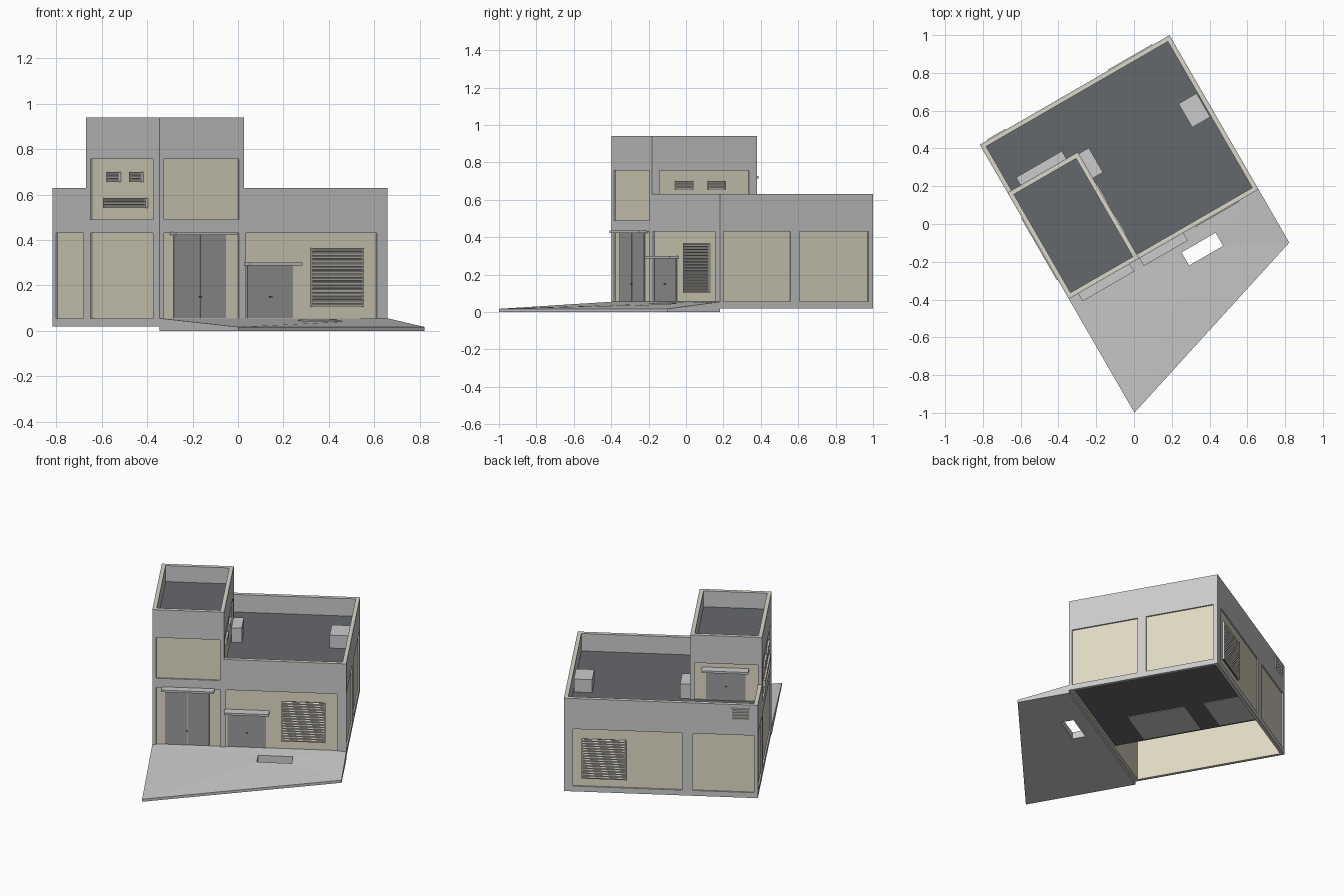
import bpy, bmesh, math
from mathutils import Vector, Matrix

if "Cube" in bpy.data.objects:
    bpy.data.objects.remove(bpy.data.objects["Cube"])

# Plan frame: u runs along the facade, v into the building, turned 30 degrees
PLAN = Matrix.Translation((-0.345, -0.397, 0)) @ Matrix.Rotation(math.radians(30), 4, 'Z')
L, D, TW, TD = 1.16, 0.943, 0.43, 0.65      # building and tower plan sizes
H, TH, BASE = 0.63, 0.94, 0.02              # parapet heights and wall base
ROOF, TROOF = 0.515, 0.835
T, CORE = 0.009, 0.011                      # grey skin and tan core thickness


def mat(name, c):
    m = bpy.data.materials.new(name)
    m.diffuse_color = (*c, 1)
    m.use_nodes = True
    m.node_tree.nodes["Principled BSDF"].inputs["Base Color"].default_value = m.diffuse_color
    return m


TAN = mat("tan_panel", (0.74, 0.70, 0.55))
DARK = mat("dark_roof", (0.13, 0.14, 0.15))
SLAT = mat("pale_slat", (0.78, 0.75, 0.68))
DOOR = mat("door_grey", (0.33, 0.33, 0.33))


def finish(bm, name, m=None, frame=None):
    bmesh.ops.transform(bm, matrix=PLAN @ (frame or Matrix()), verts=bm.verts)
    bmesh.ops.recalc_face_normals(bm, faces=bm.faces)
    me = bpy.data.meshes.new(name)
    bm.to_mesh(me)
    bm.free()
    ob = bpy.data.objects.new(name, me)
    bpy.context.collection.objects.link(ob)
    if m:
        me.materials.append(m)
    return ob


def add_box(bm, a, b, tilt=0):
    c = [(p + q) / 2 for p, q in zip(a, b)]
    s = [abs(q - p) for p, q in zip(a, b)]
    bmesh.ops.create_cube(bm, size=1, matrix=Matrix.Translation(c)
                          @ Matrix.Rotation(tilt, 4, 'X') @ Matrix.Diagonal((*s, 1)))


def box(name, a, b, m=None, frame=None):
    bm = bmesh.new()
    add_box(bm, a, b)
    return finish(bm, name, m, frame)


def plane_frame(o, s, d):
    """Wall frame: x along the wall, y outward, z up."""
    return Matrix(((s[0], d[0], 0, o[0]), (s[1], d[1], 0, o[1]), (0, 0, 1, 0), (0, 0, 0, 1)))


FRONT = plane_frame((0, 0), (1, 0), (0, -1))
LEFT = plane_frame((0, 0), (0, 1), (-1, 0))
RIGHT = plane_frame((L, 0), (0, 1), (1, 0))
BACK = plane_frame((0, D), (1, 0), (0, 1))
TRIGHT = plane_frame((TW, 0), (0, 1), (1, 0))
TBACK = plane_frame((0, TD), (1, 0), (0, 1))


def sheet(name, frame, ext, holes, d0, d1, m=None):
    """Flat slab with rectangular openings, each (s0, s1, z0, z1)."""
    s0, s1, z0, z1 = ext
    xs = sorted({s0, s1} | {x for h in holes for x in h[:2] if s0 < x < s1})
    zs = sorted({z0, z1} | {z for h in holes for z in h[2:] if z0 < z < z1})
    bm = bmesh.new()
    for xa, xb in zip(xs, xs[1:]):
        for za, zb in zip(zs, zs[1:]):
            cx, cz = (xa + xb) / 2, (za + zb) / 2
            if not any(h[0] < cx < h[1] and h[2] < cz < h[3] for h in holes):
                bm.faces.new([bm.verts.new((x, d0, z)) for x, z in
                              ((xa, za), (xb, za), (xb, zb), (xa, zb))])
    bmesh.ops.remove_doubles(bm, verts=bm.verts, dist=1e-5)
    r = bmesh.ops.extrude_face_region(bm, geom=bm.faces[:], use_keep_orig=True)
    bmesh.ops.translate(bm, vec=(0, d1 - d0, 0),
                        verts=[g for g in r["geom"] if isinstance(g, bmesh.types.BMVert)])
    return finish(bm, name, m, frame)


def wall(name, frame, ext, panels, cut=(), ends=(T, T)):
    """Grey skin with panel openings over a continuous tan core."""
    sheet(name + "_skin", frame, ext, list(panels) + list(cut), 0, -T)
    e = (ext[0] + ends[0], ext[1] - ends[1], ext[2], ext[3])
    if cut:
        cut = [(c[0] - T if c[0] > 0 else c[0], c[1], c[2], c[3]) for c in cut]
    sheet(name + "_core", frame, e, cut, -T, -T - CORE, TAN)


# Outer walls and tower walls with recessed panels
LO, UP = (0.055, 0.43), (0.49, 0.757)
wall("front_wall", FRONT, (0, L, BASE, TH),
     [(.023, .404, *LO), (.023, .404, *UP), (.44, 1.105, *LO)], [(TW, L, H, TH)])
wall("left_wall", LEFT, (0, D, BASE, TH),
     [(.06, .61, *LO), (.06, .61, *UP), (.67, .915, *LO)], [(TD, D, H, TH)])
wall("right_wall", RIGHT, (0, D, BASE, H), [(.02, .435, *LO), (.49, .915, *LO)])
wall("back_wall", BACK, (0, L, BASE, H), [(.024, .389, *LO), (.454, 1.106, *LO)])
wall("tower_right_wall", TRIGHT, (0, TD, .49, TH), [(.046, .6, *UP)])
wall("tower_back_wall", TBACK, (0, TW, .49, TH), [(.024, .404, *UP)])

# Parapet linings
W = T + CORE
for i, (f, s0, s1, z0, z1) in enumerate((
        (FRONT, TW, L - W, ROOF, H), (FRONT, W, TW - W, TROOF, TH),
        (LEFT, TD, D - W, ROOF, H), (LEFT, W, TD - W, TROOF, TH),
        (RIGHT, W, D - W, ROOF, H), (BACK, W, L - W, ROOF, H),
        (TRIGHT, W, TD - W, TROOF, TH), (TBACK, W, TW - W, TROOF, TH))):
    box(f"parapet_lining_{i}", (s0, -W, z0), (s1, -W - .005, z1), None, f)

# Roof slabs and floor
box("main_roof", (TW - W, .015, ROOF - .012), (L - .015, D - .015, ROOF), DARK)
box("rear_roof", (.015, TD - W, ROOF - .012), (TW - W, D - .015, ROOF), DARK)
box("tower_roof", (.015, .015, TROOF - .012), (TW - .015, TD - .015, TROOF), DARK)
box("hall_floor", (TW - W, .015, .04), (L - .015, D - .015, .055), DARK)
box("floor_tile_a", (TW, .21, .037), (.71, .57, .04))
box("floor_tile_b", (TW, .69, .037), (.71, D - .03, .04))


def louver(name, frame, s0, s1, z0, z1, n):
    box(name + "_backing", (s0, -.004, z0), (s1, -.012, z1), DARK, frame)
    bm = bmesh.new()
    p = (z1 - z0) / n
    for i in range(n):
        z = z0 + (i + .5) * p
        add_box(bm, (s0, -.006, z - p * .3), (s1, .004, z + p * .3), math.radians(-20))
    finish(bm, name + "_slats", SLAT, frame)
    bm = bmesh.new()
    for s in (s0, s1):
        add_box(bm, (s - .003, -.012, z0), (s + .003, .005, z1))
    finish(bm, name + "_jambs", None, frame)


# Shutters and vents
louver("front_shutter", FRONT, .775, 1.033, .105, .365, 16)
louver("back_shutter", BACK, .79, 1.052, .105, .365, 16)
for i, s in enumerate((.16, .36)):
    louver(f"left_vent_{i}", LEFT, s, s + .1, .655, .70, 3)
    louver(f"tower_vent_{i}", TRIGHT, s - .01, s + .09, .655, .70, 3)
louver("left_long_vent", LEFT, .12, .49, .54, .585, 3)
louver("back_vent", BACK, .05, .155, .53, .61, 4)


def doorway(name, frame, d0, d1, z0, z1, c0, c1, double=False):
    mid = (d0 + d1) / 2
    g = .0015 if double else 0
    box(name + "_door_a", (d0, -.004, z0), (mid - g, -.012, z1), DOOR, frame)
    box(name + "_door_b", (mid + g, -.004, z0), (d1, -.012, z1), DOOR, frame)
    box(name + "_canopy", (c0, -.01, z1), (c1, .047, z1 + .013), None, frame)
    box(name + "_handle", (mid - .006, -.005, z0 + .09), (mid + .006, .003, z0 + .096), DARK, frame)


# Doors with canopies
doorway("tower", FRONT, .075, .34, .057, .422, .057, .372, True)
doorway("hall", FRONT, .45, .68, .057, .287, .432, .70)
doorway("roof", TBACK, .10, .335, ROOF, .715, .08, .36)

# Rooftop units
box("wall_unit", (TW, .49, ROOF), (.492, .64, .61))
box("roof_unit", (1.02, .46, ROOF), (1.13, .605, .60))

# Sloping forecourt with a through slot
bm = bmesh.new()
outer = [(0, 0), (0, -.695), (L, -.325), (L, 0)]
slot = [(.64, -.085), (.64, -.165), (.848, -.165), (.848, -.085)]


def edge_v(u):
    return -.695 + .37 * u / L


def top_z(u, v):
    return .055 - .038 * v / edge_v(u)


rings = [[[bm.verts.new((u, v, f(u, v))) for u, v in ring] for ring in (outer, slot)]
         for f in (top_z, lambda u, v: 0)]
for i in range(4):
    j = (i + 1) % 4
    for o, s in rings:
        bm.faces.new((o[i], o[j], s[j], s[i]))
    for k in (0, 1):
        a, b = rings[0][k], rings[1][k]
        bm.faces.new((a[i], a[j], b[j], b[i]))
finish(bm, "forecourt_ramp")
